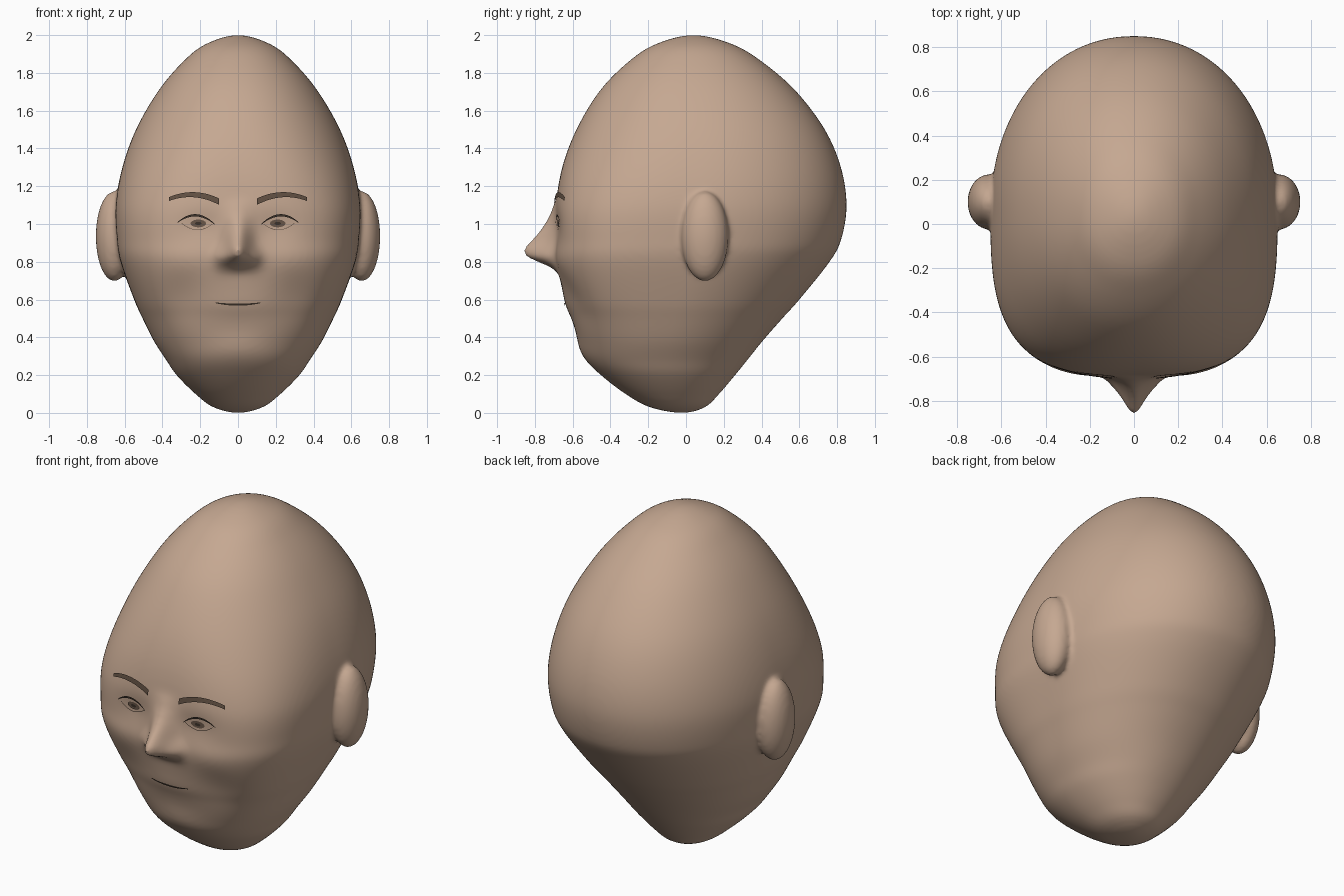
import bpy, bmesh
from math import sin, cos, pi, exp, sqrt
from mathutils import Matrix, Vector
from mathutils.bvhtree import BVHTree

old = bpy.data.objects.get("Cube")
if old:
    bpy.data.objects.remove(old, do_unlink=True)


def material(name, r, g, b):
    m = bpy.data.materials.new(name)
    m.use_nodes = True
    m.diffuse_color = (r, g, b, 1)
    for node in m.node_tree.nodes:
        if node.type == 'BSDF_PRINCIPLED':
            node.inputs["Base Color"].default_value = (r, g, b, 1)
    return m


SKIN = material("skin", .56, .39, .285)
BROW = material("brow brown", .12, .08, .055)
IRIS = material("iris brown", .15, .1, .07)
DARK = material("lash dark brown", .05, .035, .025)


def add_object(name, bm, mat):
    mesh = bpy.data.meshes.new(name)
    bm.to_mesh(mesh)
    bm.free()
    mesh.materials.append(mat)
    for p in mesh.polygons:
        p.use_smooth = True
    ob = bpy.data.objects.new(name, mesh)
    bpy.context.collection.objects.link(ob)
    return ob


def bell(d, width):
    return exp(-(d / width) ** 2 / 2)


def linear(table, z):
    for (za, a), (zb, b) in zip(table, table[1:]):
        if za <= z <= zb:
            return a + (b - a) * (z - za) / (zb - za)
    return 0


# Skull sections: height, half width, front y, back y
SECTIONS = [
    (0, 0, -.02, -.02), (.03, .13, -.19, .1), (.1, .225, -.32, .175),
    (.2, .325, -.45, .26), (.28, .38, -.525, .325), (.38, .445, -.565, .405),
    (.5, .505, -.605, .51), (.6, .55, -.64, .6), (.8, .622, -.685, .76),
    (.92, .642, -.685, .822), (1.1, .648, -.688, .85), (1.3, .612, -.655, .82),
    (1.5, .54, -.58, .735), (1.7, .425, -.46, .585), (1.85, .3, -.315, .415),
    (1.95, .175, -.165, .25), (2, 0, .04, .04)]
NOSE = [(.74, 0), (.77, .03), (.8, .1), (.83, .165), (.87, .172),
        (.95, .1), (1, .06), (1.06, .025), (1.14, 0)]
# Soft swellings and hollows: x, z, amount, spread in x, spread in z
FEATURES = [(.2, .99, -.012, .08, .05), (.3, .6, -.018, .09, .09),
            (.27, .8, .008, .1, .06), (0, .57, .006, .1, .05),
            (0, .34, .012, .12, .05), (.085, .82, .035, .03, .035)]


def swelling(x, z):
    out = linear(NOSE, z) * bell(x, .047)
    for fx, fz, amount, wx, wz in FEATURES:
        out += amount * bell(abs(x) - fx, wx) * bell(z - fz, wz)
    return out


def smooth_sections(steps):
    def beyond_pole(s):
        return (s[0], -s[1], s[3], s[2])
    keys = [beyond_pole(SECTIONS[1])] + SECTIONS + [beyond_pole(SECTIONS[-2])]
    for i in range(1, len(keys) - 2):
        for k in range(steps):
            t = k / steps
            yield [(2 * b + (c - a) * t + (2 * a - 5 * b + 4 * c - d) * t ** 2
                    + (3 * b - a - 3 * c + d) * t ** 3) / 2
                   for a, b, c, d in zip(*keys[i - 1:i + 3])]
    yield SECTIONS[-1]


# Head: lofted skull with the nose raised from its front
SEGMENTS = 240
bm = bmesh.new()
rings = []
for z, half, front, back in smooth_sections(8):
    mid = front + (back - front) * .48
    ring = []
    for s in range(SEGMENTS):
        a = 2 * pi * s / SEGMENTS
        c, sn = cos(a), sin(a)
        n = 2.1 if sn > 0 else 2.1 + 1.1 * bell(z - .88, .3)
        r = (abs(c) ** n + abs(sn) ** n) ** (-1 / n)
        x = half * r * c
        y = mid + r * sn * (back - mid if sn > 0 else mid - front)
        if sn < 0:
            y -= swelling(x, z) * min(1, -2 * sn)
        ring.append(bm.verts.new((x, y, z)))
    rings.append(ring)
for low, high in zip(rings, rings[1:]):
    for s in range(SEGMENTS):
        e = (s + 1) % SEGMENTS
        bm.faces.new((low[s], low[e], high[e], high[s]))
bmesh.ops.remove_doubles(bm, verts=bm.verts, dist=.0001)

# Ears: rounded pads fused into the sides of the head
for side in (-1, 1):
    for x, z, size in ((.655, .935, (.098, .125, .238)),
                       (.575, .97, (.088, .16, .25))):
        place = Matrix.LocRotScale(Vector((side * x, .1, z)), None, Vector(size))
        bmesh.ops.create_uvsphere(bm, u_segments=48, v_segments=32,
                                  radius=1, matrix=place)

head = add_object("head", bm, SKIN)
fuse = head.modifiers.new("fuse", 'REMESH')
fuse.mode = 'VOXEL'
fuse.voxel_size = .013
fuse.use_smooth_shade = True
soften = head.modifiers.new("soften", 'SMOOTH')
soften.factor = .5
soften.iterations = 7

surface = BVHTree.FromObject(head, bpy.context.evaluated_depsgraph_get())


def decal(name, mat, x0, x1, centre, thick, side=1, lift=.006, cols=24, rows=4):
    """Thin painted strip laid on the face; centre and thick depend on 0..1."""
    bm = bmesh.new()
    grid = []
    for i in range(cols + 1):
        t = (1 - cos(pi * i / cols)) / 2
        column = []
        for j in range(rows + 1):
            x = side * (x0 + (x1 - x0) * t)
            z = centre(t) + thick(t) * (j / rows - .5)
            hit = surface.ray_cast(Vector((x, -2, z)), Vector((0, 1, 0)))[0]
            column.append(bm.verts.new((x, hit.y - lift, z)))
        grid.append(column)
    for a, b in zip(grid, grid[1:]):
        for j in range(rows):
            quad = (a[j], b[j], b[j + 1], a[j + 1])
            bm.faces.new(quad if side > 0 else quad[::-1])
    return add_object(name, bm, mat)


def disc(name, mat, radius, side, lift):
    decal(name, mat, .21 - radius, .21 + radius, lambda t: 1.003,
          lambda t: 2 * radius * sqrt(max(t * (1 - t), .0001)) * 2 / 2,
          side, lift)


def arch(t):
    return 4 * t * (1 - t)


# Brows and eyes, mirrored
for label, side in (("left", 1), ("right", -1)):
    decal(label + "_brow", BROW, .1, .365,
          lambda t: 1.118 + .014 * t + .03 * arch(t),
          lambda t: .034 - .014 * t, side, .012)
    disc(label + "_iris", IRIS, .041, side, .006)
    disc(label + "_pupil", DARK, .017, side, .008)
    decal(label + "_upper_lid", DARK, .125, .32,
          lambda t: 1.0 + .008 * t + .042 * arch(t),
          lambda t: .004 + .008 * arch(t), side, .009, rows=1)
    decal(label + "_lower_lid", BROW, .135, .3,
          lambda t: 1.0 + .006 * t - .034 * arch(t),
          lambda t: .003, side, .007, rows=1)

# Mouth line
decal("mouth", DARK, -.12, .12, lambda t: .583 - .01 * arch(t),
      lambda t: .004 + .007 * arch(t), rows=1)
